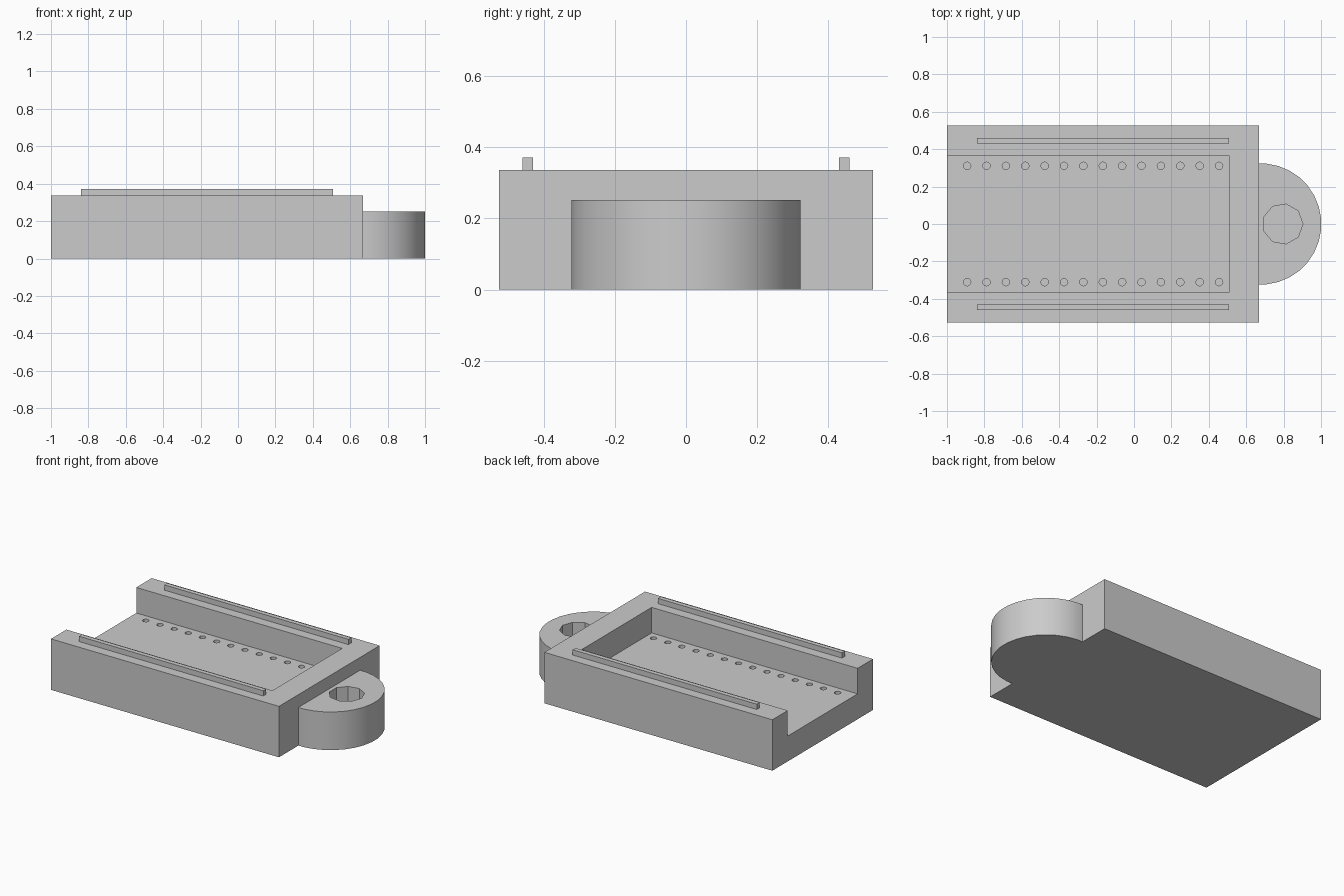
import bpy
import bmesh
from math import cos, sin, radians
from mathutils import Matrix, Vector

default = bpy.data.objects.get("Cube")
if default:
    bpy.data.objects.remove(default)

grey = bpy.data.materials.new("plain grey")
grey.use_nodes = True
grey.diffuse_color = (0.6, 0.6, 0.6, 1)
grey.node_tree.nodes["Principled BSDF"].inputs["Base Color"].default_value = (0.6, 0.6, 0.6, 1)


def make_object(name, bm):
    bmesh.ops.recalc_face_normals(bm, faces=bm.faces)
    mesh = bpy.data.meshes.new(name)
    bm.to_mesh(mesh)
    bm.free()
    mesh.materials.append(grey)
    obj = bpy.data.objects.new(name, mesh)
    bpy.context.collection.objects.link(obj)
    return obj


def box(name, low, high):
    bm = bmesh.new()
    low, high = Vector(low), Vector(high)
    size = Matrix.Diagonal((high - low).to_4d())
    bmesh.ops.create_cube(bm, size=1, matrix=Matrix.Translation((low + high) / 2) @ size)
    return make_object(name, bm)


def cylinders(name, centres, radius, bottom, top, sides):
    bm = bmesh.new()
    for x, y in centres:
        bmesh.ops.create_cone(
            bm, cap_ends=True, segments=sides, radius1=radius, radius2=radius, depth=top - bottom,
            matrix=Matrix.Translation((x, y, (bottom + top) / 2)) @ Matrix.Rotation(radians(-90), 4, "Z"))
    return make_object(name, bm)


def select(obj):
    bpy.ops.object.select_all(action="DESELECT")
    obj.select_set(True)
    bpy.context.view_layer.objects.active = obj


def cut(obj, cutter):
    cutter.hide_render = True
    mod = obj.modifiers.new("cut", "BOOLEAN")
    mod.operation = "DIFFERENCE"
    mod.solver = "EXACT"
    mod.object = cutter
    select(obj)
    bpy.ops.object.modifier_apply(modifier=mod.name)
    bpy.data.objects.remove(cutter)


BODY_END, BODY_TOP, FLOOR, TAB_TOP = 0.668, 0.337, 0.168, 0.252

# Main block with an open-ended channel and two rows of small holes
body = box("body", (-1, -0.526, 0), (BODY_END, 0.526, BODY_TOP))
cut(body, box("channel_cutter", (-1.2, -0.365, FLOOR), (0.507, 0.365, 0.6)))
spots = [(-0.892 + 0.1036 * i, side * 0.311) for i in range(14) for side in (-1, 1)]
cut(body, cylinders("hole_cutter", spots, 0.02, 0.085, 0.3, 12))

# Rails along both side walls
for side, name in ((1, "left_rail"), (-1, "right_rail")):
    ys = sorted((side * 0.43, side * 0.46))
    box(name, (-0.84, ys[0], BODY_TOP), (0.507, ys[1], 0.372))

# Rounded tab with a faceted blind socket
bm = bmesh.new()
radius, step = 0.324, 180 / 16
angles = [radians(-90 + step * (i + 0.5)) for i in range(16)]
outline = [(0.6775 + radius * cos(a), radius * sin(a)) for a in angles]
outline = [(BODY_END, outline[0][1])] + outline + [(BODY_END, outline[-1][1])]
face = bm.faces.new([bm.verts.new((x, y, 0)) for x, y in outline])
raised = bmesh.ops.extrude_face_region(bm, geom=[face])["geom"]
bmesh.ops.translate(bm, vec=(0, 0, TAB_TOP), verts=[v for v in raised if isinstance(v, bmesh.types.BMVert)])
tab = make_object("tab", bm)
cut(tab, cylinders("socket_cutter", [(0.795, 0)], 0.108, 0.06, 0.5, 9))
select(tab)
bpy.ops.object.shade_smooth_by_angle(angle=radians(25))
